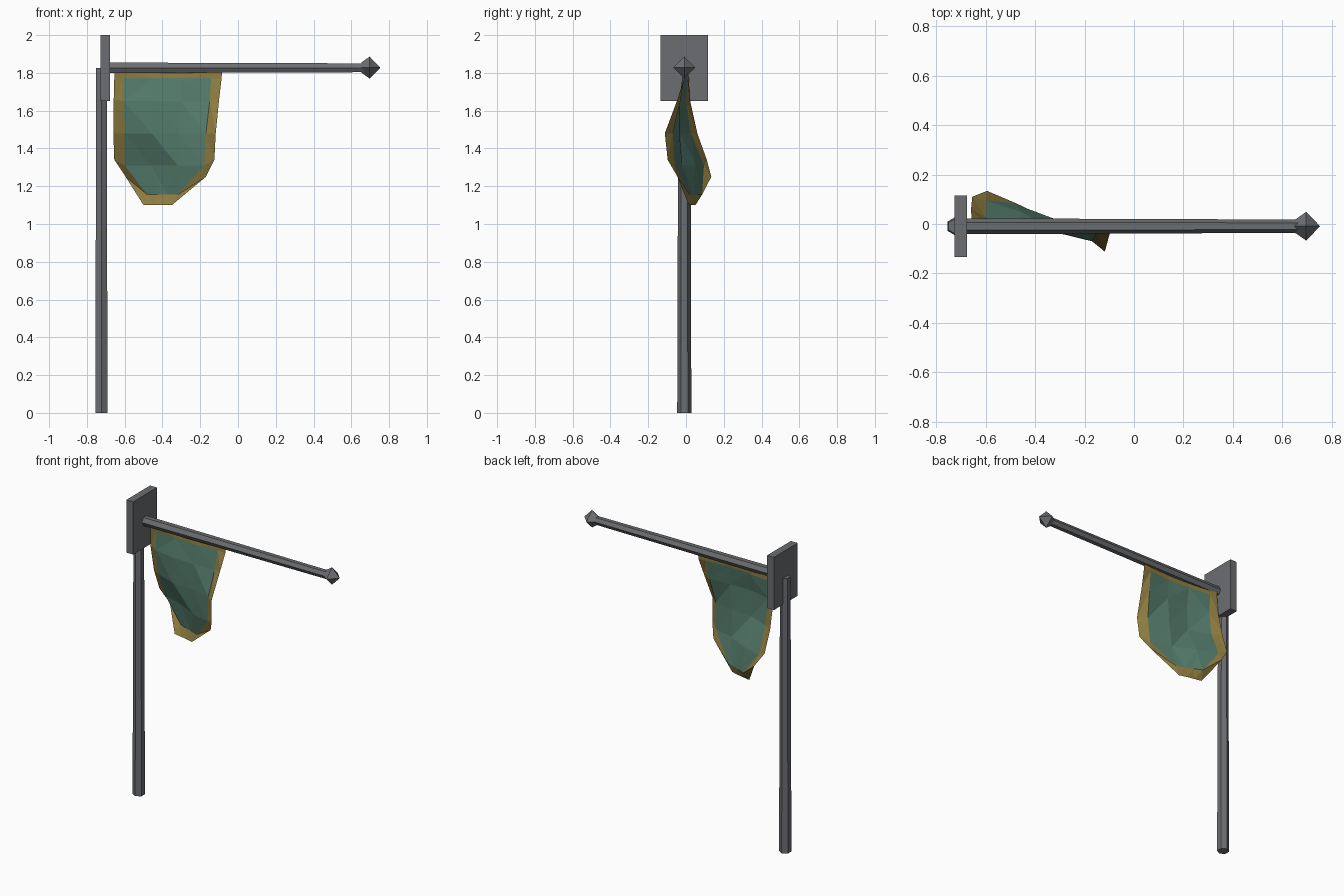
import bpy, bmesh
from math import sin, cos, tau

if "Cube" in bpy.data.objects:
    bpy.data.objects.remove(bpy.data.objects["Cube"])

CY = -0.009  # depth of the pole centreline


def material(name, rgb):
    m = bpy.data.materials.new(name)
    m.diffuse_color = (*rgb, 1)
    m.use_nodes = True
    m.node_tree.nodes["Principled BSDF"].inputs["Base Color"].default_value = m.diffuse_color
    return m


iron = material("dark_iron", (0.15, 0.155, 0.165))
green = material("green_cloth", (0.09, 0.2, 0.15))
gold = material("gold_trim", (0.27, 0.2, 0.05))


def finish(name, bm, *mats):
    me = bpy.data.meshes.new(name)
    bm.to_mesh(me)
    bm.free()
    for m in mats:
        me.materials.append(m)
    ob = bpy.data.objects.new(name, me)
    bpy.context.collection.objects.link(ob)


def turned(name, along_x, offset, profile, sides):
    """Faceted rod: profile is (distance along axis, radius)."""
    bm = bmesh.new()
    rings = []
    for d, r in profile:
        ring = []
        for i in range(sides):
            c, s = r * cos(tau * i / sides), r * sin(tau * i / sides)
            ring.append(bm.verts.new((d, CY + c, offset + s) if along_x
                                     else (offset + s, CY + c, d)))
        rings.append(ring)
    for a, b in zip(rings, rings[1:]):
        for i in range(sides):
            j = (i + 1) % sides
            bm.faces.new((a[i], a[j], b[j], b[i]))
    bm.faces.new(rings[0])
    bm.faces.new(rings[-1])
    bmesh.ops.remove_doubles(bm, verts=bm.verts, dist=1e-5)
    bmesh.ops.recalc_face_normals(bm, faces=bm.faces)
    finish(name, bm, iron)


# Upright, crossbar and pointed finial
turned("upright_pole", False, -0.723, [(0, 0.0375), (1.825, 0.032)], 6)
turned("crossbar", True, 1.827, [(-0.7, 0.032), (0.68, 0.027)], 6)
turned("finial", True, 1.828, [(0.653, 0.027), (0.697, 0.058), (0.753, 0.001)], 4)

# Square plate joining the two poles
bm = bmesh.new()
bmesh.ops.create_cube(bm, size=1)
for v in bm.verts:
    v.co = (-0.702 + v.co.x * 0.05, CY + v.co.y * 0.25, 1.825 + v.co.z * 0.35)
finish("bracket_plate", bm, iron)

# Rippled banner: (outer z, inner z), (x outer/inner left, inner/outer right), y values
rows = [
    (1.805, 1.805, (-.655, -.60, -.145, -.085), (.012, .006, -.01, -.015, -.008, -.005)),
    (1.77, 1.772, (-.655, -.605, -.142, -.087), (.015, .008, -.012, -.02, -.01, -.008)),
    (1.66, 1.65, (-.658, -.605, -.15, -.10), (.02, .0, -.035, -.035, -.03, -.045)),
    (1.48, 1.48, (-.66, -.60, -.17, -.118), (.06, .025, -.03, -.035, -.07, -.112)),
    (1.34, 1.31, (-.655, -.60, -.18, -.125), (.11, .095, .05, -.02, -.06, -.097)),
    (1.25, 1.155, (-.595, -.48, -.32, -.17), (.134, .085, .06, .04, .02, -.045)),
    (1.10, 1.10, (-.50, -.50, -.35, -.35), (.05, .05, .04, .03, .015, .015)),
]
bm = bmesh.new()
grid = []
for zo, zi, (a, b, c, d), ys in rows:
    xs = (a, b, b + (c - b) / 3, b + (c - b) * 2 / 3, c, d)
    zs = (zo, zi, zi, zi, zi, zo)
    grid.append([bm.verts.new(p) for p in zip(xs, ys, zs)])
last = len(rows) - 2
for r in range(last + 1):
    for c in range(5):
        f = bm.faces.new((grid[r][c], grid[r + 1][c], grid[r + 1][c + 1], grid[r][c + 1]))
        f.material_index = int(r in (0, last) or c in (0, 4))
bmesh.ops.remove_doubles(bm, verts=bm.verts, dist=1e-4)
bmesh.ops.triangulate(bm, faces=bm.faces)
finish("banner_cloth", bm, green, gold)
